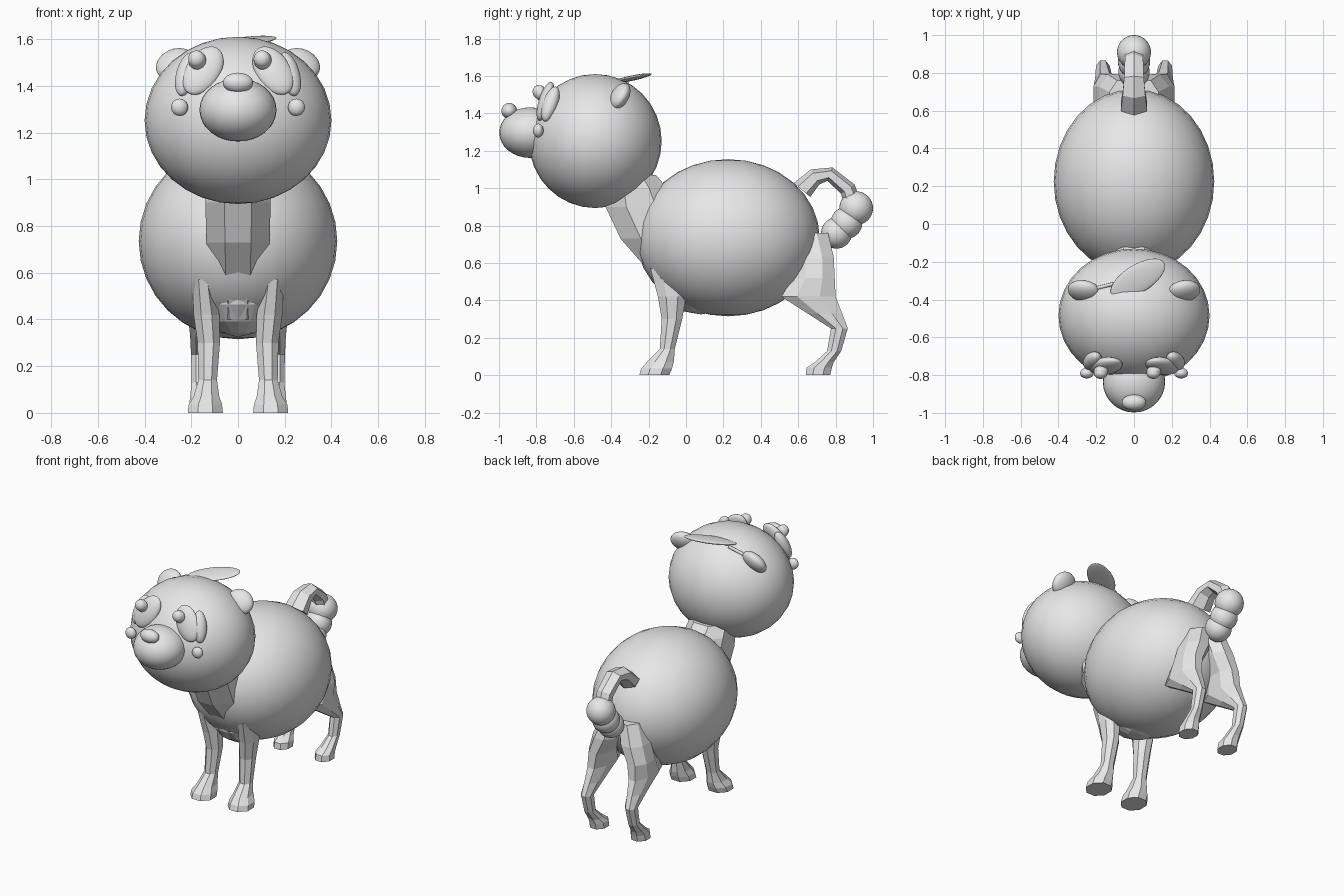
import bpy, bmesh, math
from mathutils import Vector

cube = bpy.data.objects.get("Cube")
if cube:
    bpy.data.objects.remove(cube)

grey = bpy.data.materials.new("plain_grey")
grey.use_nodes = True
grey.diffuse_color = (0.8, 0.8, 0.8, 1)
grey.node_tree.nodes["Principled BSDF"].inputs["Base Color"].default_value = (0.8, 0.8, 0.8, 1)


def ball(name, loc, radii, rot=(0, 0, 0), seg=32, smooth=True):
    """Ellipsoid with radii along its own axes, rotation in degrees."""
    bpy.ops.mesh.primitive_uv_sphere_add(segments=seg, ring_count=seg // 2, location=loc,
                                         rotation=[math.radians(a) for a in rot])
    ob = bpy.context.object
    ob.name = name
    ob.scale = radii
    ob.data.materials.append(grey)
    if smooth:
        bpy.ops.object.shade_smooth()
    return ob


def loft(name, rings, sides=8):
    """Faceted skin over rings of (centre, tilt about x, half width, half depth)."""
    bm = bmesh.new()
    loops = []
    grow = 1 / math.cos(math.pi / sides)
    for centre, tilt, rx, ry in rings:
        t = math.radians(tilt)
        loop = []
        for i in range(sides):
            a = (i + 0.5) * math.tau / sides
            x, d = rx * grow * math.cos(a), ry * grow * math.sin(a)
            loop.append(bm.verts.new(Vector(centre) + Vector((x, d * math.cos(t), d * math.sin(t)))))
        loops.append(loop)
    for low, high in zip(loops, loops[1:]):
        for i in range(sides):
            j = (i + 1) % sides
            bm.faces.new((low[i], low[j], high[j], high[i]))
    bm.faces.new(loops[0][::-1])
    bm.faces.new(loops[-1])
    bmesh.ops.recalc_face_normals(bm, faces=bm.faces[:])
    mesh = bpy.data.meshes.new(name)
    bm.to_mesh(mesh)
    bm.free()
    mesh.materials.append(grey)
    ob = bpy.data.objects.new(name, mesh)
    bpy.context.collection.objects.link(ob)
    return ob


def upright(name, levels, side=1):
    """Loft of level rings given as (z, x, half width, front y, back y)."""
    return loft(name, [((side * x, (f + b) / 2, z), 0, w, (b - f) / 2) for z, x, w, f, b in levels])


# Round masses
ball("body", (0, 0.225, 0.735), (0.425, 0.49, 0.42))
ball("head", (0, -0.485, 1.252), (0.40, 0.355, 0.358))
ball("muzzle", (0, -0.835, 1.297), (0.165, 0.163, 0.135))
ball("nose", (0, -0.945, 1.413), (0.065, 0.042, 0.043))

# Faceted neck, chest and belly under the round body
upright("neck", [
    (0.40, 0, 0.09, -0.11, 0.12),
    (0.48, 0, 0.10, -0.16, 0.12),
    (0.57, 0, 0.125, -0.21, 0.10),
    (0.73, 0, 0.135, -0.35, 0.02),
    (0.90, 0, 0.14, -0.43, -0.05),
    (1.00, 0, 0.14, -0.43, -0.10),
    (1.07, 0, 0.13, -0.43, -0.16),
])
ball("belly", (0, 0.08, 0.55), (0.2, 0.26, 0.225), seg=16, smooth=False)

# Legs, with the paw at the first levels
front_levels = [
    (0.00, 0.14, 0.075, -0.25, -0.09),
    (0.035, 0.14, 0.072, -0.24, -0.075),
    (0.07, 0.135, 0.055, -0.21, -0.065),
    (0.14, 0.13, 0.04, -0.14, -0.06),
    (0.30, 0.125, 0.048, -0.13, -0.02),
    (0.42, 0.135, 0.055, -0.15, 0.00),
    (0.57, 0.15, 0.045, -0.19, 0.02),
]
hind_levels = [
    (0.00, 0.155, 0.055, 0.64, 0.77),
    (0.04, 0.155, 0.053, 0.645, 0.78),
    (0.07, 0.16, 0.045, 0.69, 0.79),
    (0.13, 0.165, 0.033, 0.755, 0.83),
    (0.25, 0.165, 0.036, 0.775, 0.865),
    (0.33, 0.16, 0.045, 0.65, 0.835),
    (0.42, 0.155, 0.06, 0.51, 0.80),
    (0.52, 0.145, 0.07, 0.57, 0.795),
    (0.63, 0.10, 0.085, 0.58, 0.79),
    (0.76, 0.06, 0.07, 0.55, 0.76),
]
for side, label in ((1, "left"), (-1, "right")):
    upright(label + "_front_leg", front_levels, side)
    upright(label + "_hind_leg", hind_levels, side)

    # Ears and face spots
    ball(label + "_ear", (side * 0.265, -0.355, 1.49), (0.088, 0.045, 0.078), (-35, side * 20, 0))
    ball(label + "_eye_patch", (side * 0.15, -0.752, 1.465), (0.075, 0.035, 0.118), (-22, side * -28, side * 15))
    ball(label + "_outer_patch", (side * 0.22, -0.725, 1.45), (0.045, 0.04, 0.10), (-22, side * -8, side * 20))
    ball(label + "_cheek_spot", (side * 0.25, -0.79, 1.308), (0.036, 0.028, 0.037), (0, side * 20, 0))

    # Eyes both look the same way, so they are offset rather than mirrored
    shift = -0.035 + side * 0.14
    ball(label + "_eye", (shift, -0.78, 1.51), (0.038, 0.03, 0.04))
    ball(label + "_eye_shine", (shift - 0.002, -0.79, 1.515), (0.036, 0.03, 0.036))

# Leaf on the head with its stem
ball("leaf", (0.02, -0.29, 1.588), (0.165, 0.075, 0.014), (8, -7, 32))
tip, root = Vector((-0.10, -0.315, 1.565)), Vector((-0.20, -0.34, 1.525))
bpy.ops.mesh.primitive_cylinder_add(vertices=12, radius=0.01, depth=(tip - root).length,
                                    location=(tip + root) / 2)
stem = bpy.context.object
stem.name = "leaf_stem"
stem.rotation_euler = (tip - root).to_track_quat("Z", "Y").to_euler()
stem.data.materials.append(grey)
bpy.ops.object.shade_smooth_by_angle()

# Arched tail ending in three puffs
loft("tail", [
    ((0, 0.62, 0.99), -40, 0.07, 0.05),
    ((0, 0.69, 1.06), -60, 0.06, 0.04),
    ((0, 0.77, 1.075), -110, 0.052, 0.033),
    ((0, 0.865, 0.995), -145, 0.048, 0.038),
    ((0, 0.89, 0.92), -165, 0.045, 0.04),
], sides=6)
for name, y, z, r in (("end", 0.91, 0.893, 0.09), ("middle", 0.858, 0.815, 0.085), ("inner", 0.805, 0.76, 0.083)):
    ball("tail_puff_" + name, (0, y, z), (r, r, r))
